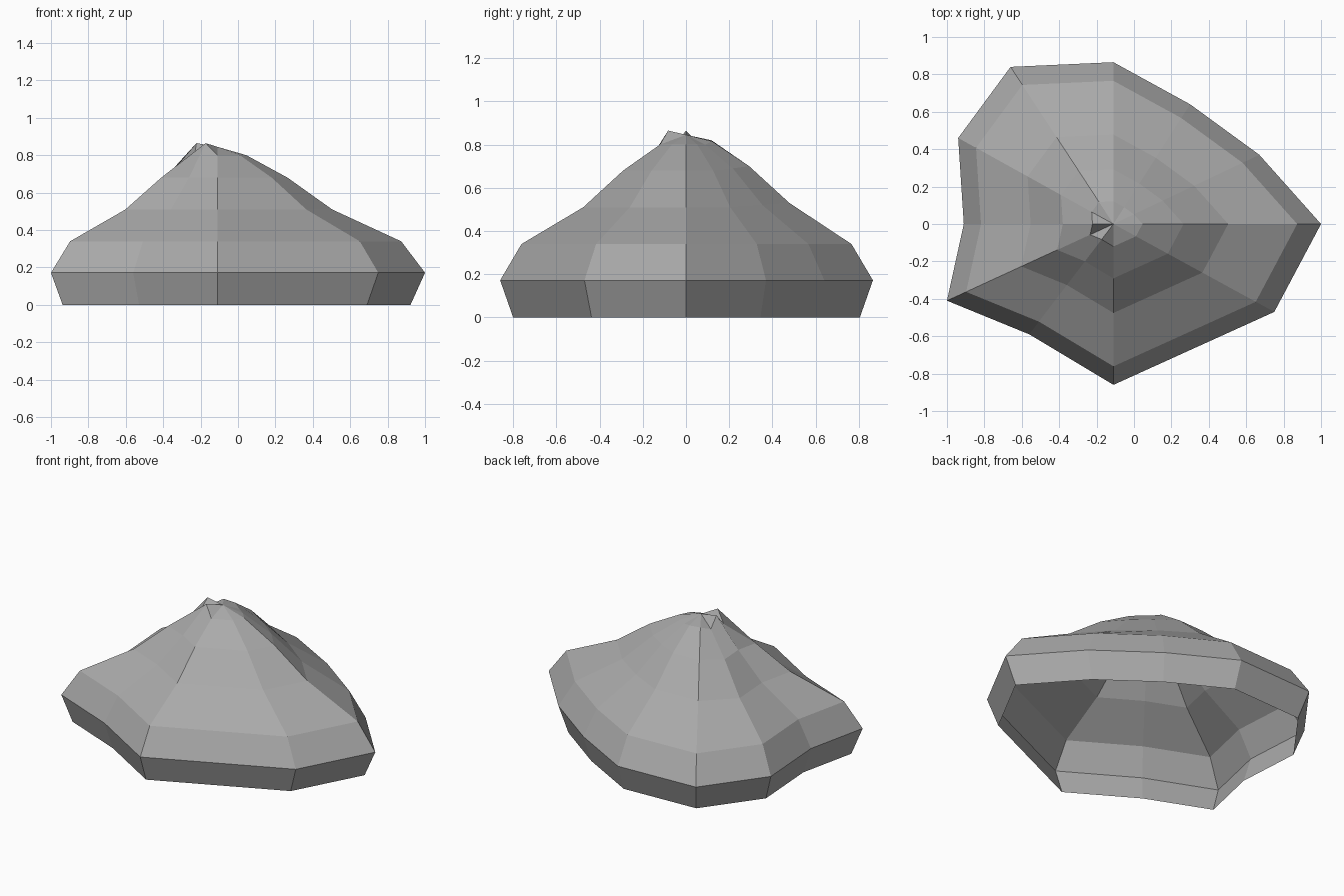
import bpy, bmesh
from mathutils import Vector

if "Cube" in bpy.data.objects:
    bpy.data.objects.remove(bpy.data.objects["Cube"])

# Rim outline (counter-clockwise from +x); every ring is this outline shrunk toward the axis
CENTRE = Vector((-0.11, 0.0))
RIM = [(1.0, 0), (.67, .37), (.30, .64), (-.11, .865), (-.66, .84), (-.94, .46),
       (-.91, 0), (-1.0, -.41), (-.56, -.59), (-.11, -.86), (.32, -.665), (.75, -.47)]
# (scale, height) of each ring, bottom to top
RINGS = [(.93, 0), (1, .172), (.885, .34), (.553, .51), (.338, .68), (.14, .80)]
# Crumpled crest: heights of single points of the top ring
CREST = {3: .815, 4: .82, 5: .80, 6: .865, 7: .79, 8: .865}
# Slightly raised back shoulder
SHOULDER = {2: .01, 3: .02, 4: .02}

bm = bmesh.new()
rings = []
for k, (s, z) in enumerate(RINGS):
    ring = []
    for i, p in enumerate(RIM):
        c = CENTRE + (Vector(p) - CENTRE) * s
        h = z
        if k == 5:
            h = CREST.get(i, z)
        elif k in (3, 4):
            h += SHOULDER.get(i, 0)
        ring.append(bm.verts.new((c.x, c.y, h)))
    rings.append(ring)

# Sloping walls, open underneath
n = len(RIM)
for a, b in zip(rings, rings[1:]):
    for i in range(n):
        j = (i + 1) % n
        bm.faces.new((a[i], a[j], b[j], b[i]))

# Peak fan
apex = bm.verts.new((CENTRE.x, CENTRE.y, .845))
for i in range(n):
    bm.faces.new((rings[-1][i], rings[-1][(i + 1) % n], apex))

mesh = bpy.data.meshes.new("rock_mound")
bm.to_mesh(mesh)
bm.free()
mat = bpy.data.materials.new("stone grey")
mat.diffuse_color = (.4, .4, .4, 1)
mat.use_nodes = True
mat.node_tree.nodes["Principled BSDF"].inputs["Base Color"].default_value = mat.diffuse_color
mesh.materials.append(mat)
bpy.context.collection.objects.link(bpy.data.objects.new("rock_mound", mesh))
